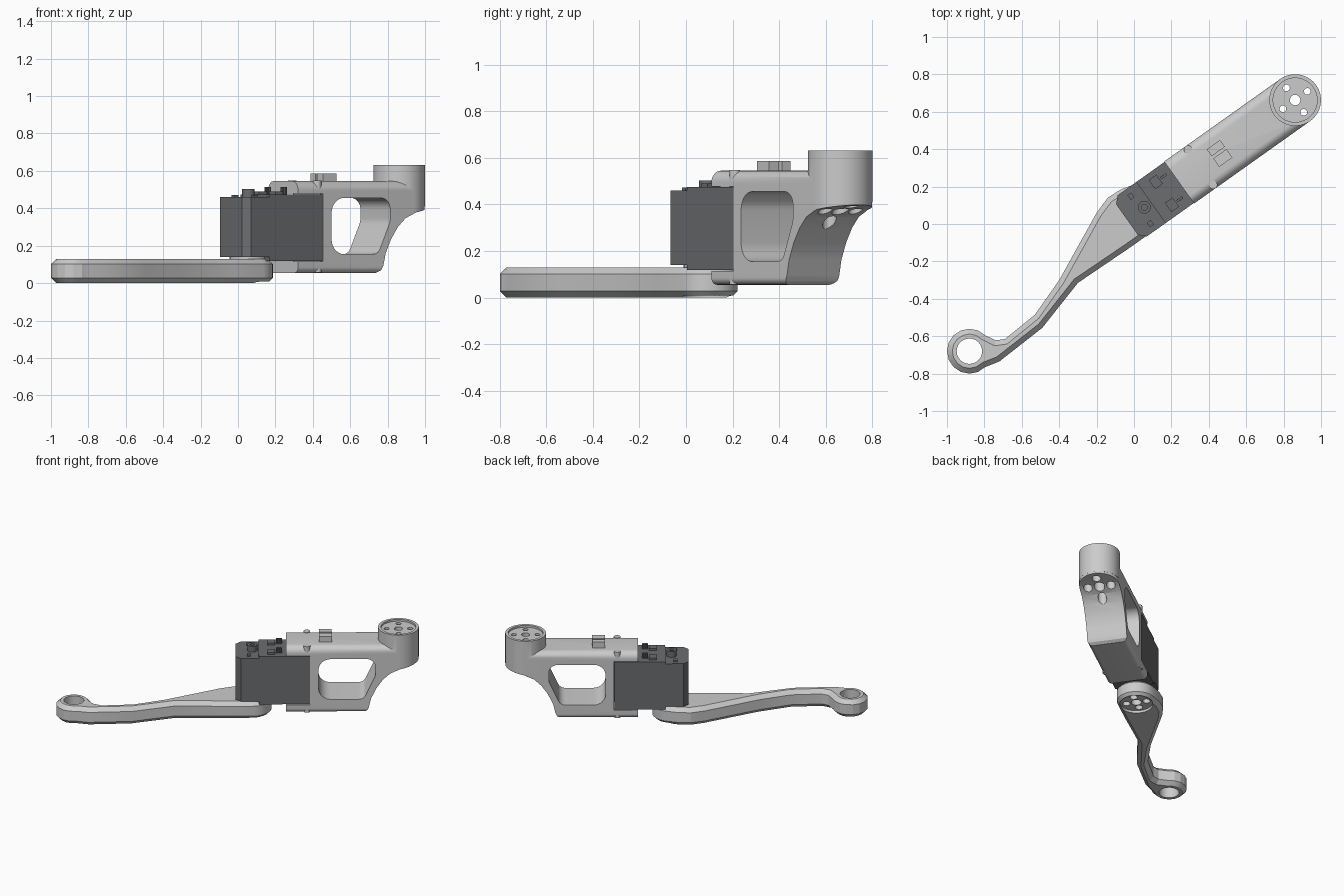
import bpy, bmesh, math
from mathutils import Matrix, Vector

if "Cube" in bpy.data.objects:
    bpy.data.objects.remove(bpy.data.objects["Cube"])

ANGLE = math.radians(35.4)          # heading of the upper link, seen from above
TURN = Matrix.Rotation(ANGLE, 4, 'Z')
MID, HALF = 0.041, 0.138            # centre line and half width of the upper link


def finish(bm, name):
    bmesh.ops.recalc_face_normals(bm, faces=bm.faces)
    me = bpy.data.meshes.new(name)
    bm.to_mesh(me)
    bm.free()
    ob = bpy.data.objects.new(name, me)
    bpy.context.collection.objects.link(ob)
    return ob


def prism(name, pts, a, b, axis='z', chamfer=0):
    """Extrude a closed 2D outline from a to b along an axis."""
    put = {'x': lambda p, d: (d, p[0], p[1]),
           'y': lambda p, d: (p[0], d, p[1]),
           'z': lambda p, d: (p[0], p[1], d)}[axis]
    bm = bmesh.new()
    lo = [bm.verts.new(put(p, a)) for p in pts]
    hi = [bm.verts.new(put(p, b)) for p in pts]
    caps = [bm.faces.new(lo), bm.faces.new(hi)]
    n = len(pts)
    for i in range(n):
        j = (i + 1) % n
        bm.faces.new((lo[i], lo[j], hi[j], hi[i]))
    if chamfer:
        bmesh.ops.recalc_face_normals(bm, faces=bm.faces)
        edges = [e for f in caps for e in f.edges]
        bmesh.ops.bevel(bm, geom=edges, offset=chamfer, segments=1, affect='EDGES')
    return finish(bm, name)


def arc(cx, cy, r, a0, a1, n):
    return [(cx + r * math.cos(math.radians(a0 + (a1 - a0) * i / n)),
             cy + r * math.sin(math.radians(a0 + (a1 - a0) * i / n))) for i in range(n + 1)]


def rounded(corners, n=8):
    """Round polygon corners given as (x, y, radius)."""
    out = []
    for i, (x, y, r) in enumerate(corners):
        p = Vector((x, y))
        u = (Vector(corners[i - 1][:2]) - p).normalized()
        v = (Vector(corners[(i + 1) % len(corners)][:2]) - p).normalized()
        half = u.angle(v) / 2
        c = p + (u + v).normalized() * (r / math.sin(half))
        s, e = p + u * (r / math.tan(half)) - c, p + v * (r / math.tan(half)) - c
        a0 = math.atan2(s.y, s.x)
        sweep = math.atan2(s.x * e.y - s.y * e.x, s.dot(e))
        out += [(c.x + r * math.cos(a0 + sweep * k / n),
                 c.y + r * math.sin(a0 + sweep * k / n)) for k in range(n + 1)]
    return out


def cyl(name, x, y, r, a, b, n=32):
    return prism(name, arc(x, y, r, 0, 360, n)[:-1], a, b)


def box(name, x0, x1, y0, y1, z0, z1):
    return prism(name, [(x0, y0), (x1, y0), (x1, y1), (x0, y1)], z0, z1)


def boolean(ob, op, *others):
    for other in others:
        m = ob.modifiers.new('bool', 'BOOLEAN')
        m.operation, m.object, m.solver = op, other, 'EXACT'
        bpy.context.view_layer.objects.active = ob
        bpy.ops.object.modifier_apply(modifier=m.name)
        bpy.data.objects.remove(other)


def smooth(ob, angle=30):
    bpy.ops.object.select_all(action='DESELECT')
    ob.select_set(True)
    bpy.context.view_layer.objects.active = ob
    bpy.ops.object.shade_smooth_by_angle(angle=math.radians(angle))


def bolt_holes(x, y, r_mid, r_out, spread, a, b, turn=0):
    holes = [cyl('hole', x, y, r_mid, a, b, 20)]
    for k in range(4):
        t = turn + k * math.pi / 2
        holes.append(cyl('hole', x + spread * math.cos(t), y + spread * math.sin(t), r_out, a, b, 16))
    return holes


T0, T1 = MID - HALF, MID + HALF
BOSS = 1.086
link_parts = []

# Upper link: side profile cut to a rounded cross-section, plus the round end boss
side = [(0.325, 0.03), (0.84, 0.03), (0.855, 0.058), (0.873, 0.07), (0.885, 0.095), (0.9, 0.16),
        (0.935, 0.235), (0.98, 0.3), (1.03, 0.347), (1.1, 0.378), (1.16, 0.388), (1.3, 0.41),
        (1.3, 0.6), (0.325, 0.6)]
body = prism('upper_link', side, T0 - 0.05, T1 + 0.05, 'y')
boolean(body, 'INTERSECT',
        prism('section', rounded([(T0, 0.055, 0.03), (T1, 0.055, 0.03),
                                  (T1, 0.545, 0.05), (T0, 0.545, 0.05)]), 0.1, 1.4, 'x'))
trim = box('trim', BOSS, 1.5, T0 - 0.1, T1 + 0.1, -0.1, 0.7)
boolean(trim, 'DIFFERENCE', cyl('keep', BOSS, MID, HALF - 0.001, -0.2, 0.8, 64))
boolean(body, 'DIFFERENCE', trim)
boolean(body, 'UNION', cyl('boss', BOSS, MID, HALF, 0.41, 0.632, 64))

# Window, motor bay and bolt holes
boolean(body, 'DIFFERENCE',
        prism('window', rounded([(0.545, 0.155, 0.08), (0.85, 0.155, 0.05),
                                 (0.93, 0.33, 0.08), (0.93, 0.455, 0.06), (0.545, 0.455, 0.08)]),
              T0 - 0.1, T1 + 0.1, 'y'),
        box('bay', 0.2, 0.488, T0 - 0.1, T1 + 0.1, 0.115, 0.478),
        cyl('recess', BOSS, MID, 0.118, 0.618, 0.7, 40),
        *bolt_holes(BOSS, MID, 0.028, 0.018, 0.08, 0.2, 0.8),
        *bolt_holes(BOSS, MID, 0.036, 0.03, 0.08, 0.2, 0.56))
smooth(body)
link_parts.append(body)

# Cable clip blocks on top
for t0, t1 in ((0.055, 0.1), (-0.015, 0.04)):
    link_parts.append(box('cable_clip', 0.548, 0.635, t0, t1, 0.54, 0.587))

# Small screws, mirrored top and bottom on both sides
for t in (MID - 0.115, MID + 0.115):
    for z0, z1 in ((0.5, 0.548), (0.056, 0.1)):
        screw = cyl('screw', 0.466, t, 0.023, z0, z1, 16)
        smooth(screw)
        link_parts.append(screw)

# Dark motor case
dark = bpy.data.materials.new('dark_grey')
dark.diffuse_color = (0.15, 0.155, 0.16, 1)
dark.use_nodes = True
dark.node_tree.nodes["Principled BSDF"].inputs["Base Color"].default_value = dark.diffuse_color
S0, S1 = T0 + 0.003, T1 - 0.003
motor = [prism('motor_case', [(-0.017, S0 + 0.035), (0.018, S0), (0.486, S0), (0.486, S1),
                              (0.018, S1), (-0.017, S1 - 0.035)], 0.14, 0.46),
         box('motor_body', 0.14, 0.486, S0, S1, 0.118, 0.475)]
hub = cyl('motor_hub', 0.097, MID, 0.034, 0.45, 0.503, 24)
boolean(hub, 'DIFFERENCE', cyl('hub_bore', 0.097, MID, 0.016, 0.48, 0.6, 16))
smooth(hub)
motor.append(hub)
for sgn in (-1, 1):
    c = MID + sgn * 0.075
    motor.append(box('connector', 0.2, 0.25, c - 0.03, c + 0.03, 0.46, 0.49))
    for k in range(3):
        motor.append(cyl('connector_pin', 0.265 + 0.012 * k, c, 0.008, 0.46, 0.513, 8))
    motor.append(box('case_tab', 0.06, 0.085, MID + sgn * 0.09 - 0.015, MID + sgn * 0.09 + 0.015, 0.455, 0.472))
for ob in motor:
    ob.data.materials.append(dark)

# Motor horn between the case and the lower arm
horn = cyl('motor_horn', 0.097, MID, 0.1, 0.11, 0.15, 32)
smooth(horn)

for ob in link_parts + motor + [horn]:
    ob.data.transform(TURN)

# Lower arm: curved outline with chamfered rims, eye at one end and hub at the other
JX, JY = 0.055, 0.09
outline = (arc(-0.88, -0.68, 0.12, 45, 315, 12)
           + [(-0.72, -0.735), (-0.49, -0.555), (-0.3, -0.315), (-0.02, -0.125)]
           + arc(JX, JY, 0.132, -52, 112, 12)
           + [(-0.07, 0.185), (-0.14, 0.14), (-0.2, 0.06), (-0.4, -0.3), (-0.53, -0.485), (-0.69, -0.615),
              (-0.74, -0.622)])
arm = prism('lower_arm', outline, 0.0, 0.13, 'z', 0.028)
boolean(arm, 'DIFFERENCE', cyl('eye_hole', -0.88, -0.68, 0.068, -0.1, 0.3, 24),
        cyl('hub_recess', JX, JY, 0.112, -0.1, 0.018, 32),
        *bolt_holes(JX, JY, 0.035, 0.026, 0.07, -0.1, 0.105, ANGLE))
smooth(arm, 20)
